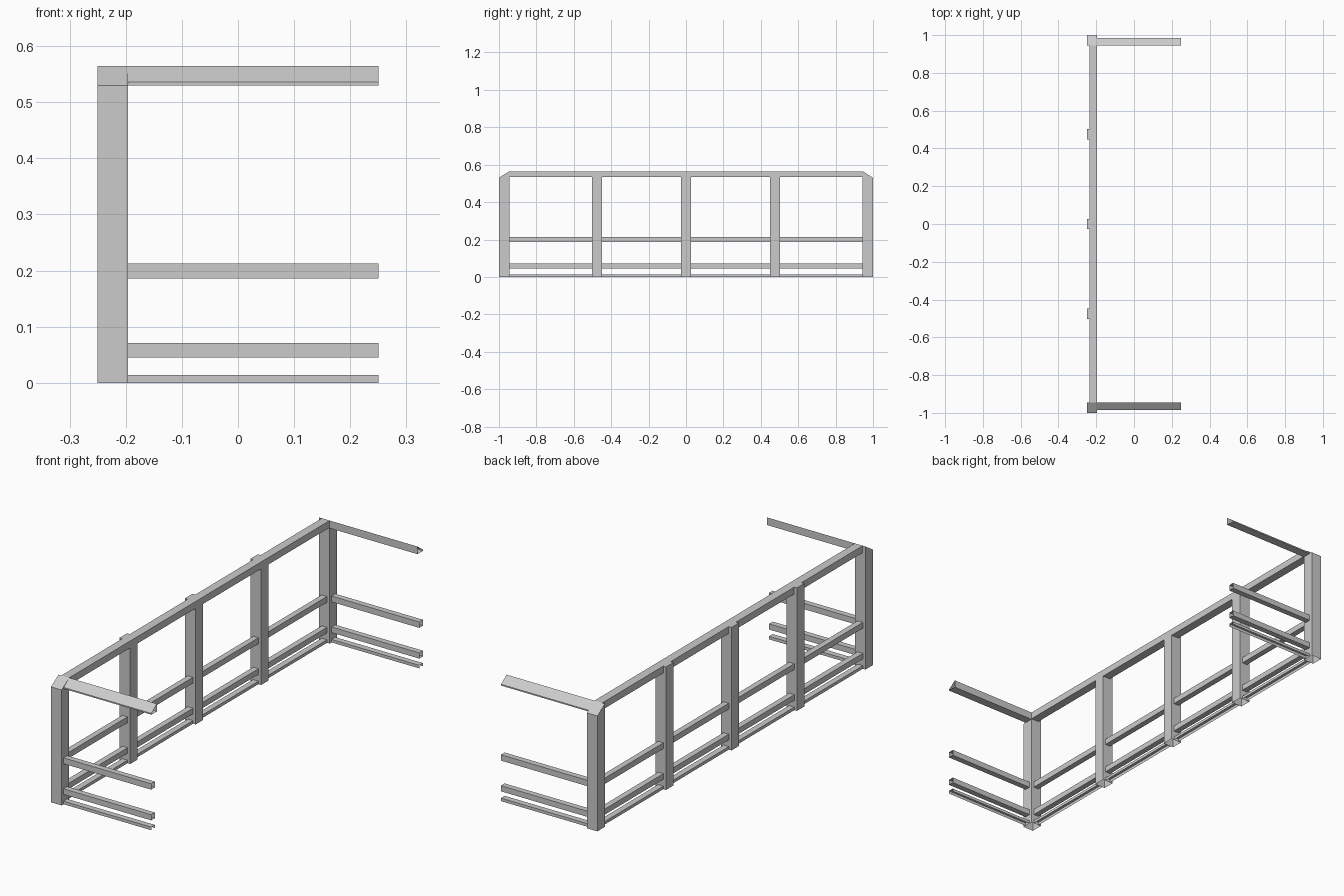
import bpy, bmesh
from mathutils import Vector

cube = bpy.data.objects.get("Cube")
if cube:
    bpy.data.objects.remove(cube, do_unlink=True)

grey = bpy.data.materials.new("light_grey")
grey.use_nodes = True
color = (0.6, 0.6, 0.6, 1)
grey.diffuse_color = color
grey.node_tree.nodes["Principled BSDF"].inputs["Base Color"].default_value = color

X, Y, Z = Vector((1, 0, 0)), Vector((0, 1, 0)), Vector((0, 0, 1))


def prism(name, profile, axis, lo, hi, open_sides=()):
    """Extrude a profile (y,z along X or x,z along Y); remove the open sides."""
    def place(p, t):
        return (t, p[0], p[1]) if axis == "X" else (p[0], t, p[1])
    bm = bmesh.new()
    a = [bm.verts.new(place(p, lo)) for p in profile]
    b = [bm.verts.new(place(p, hi)) for p in profile]
    n = len(profile)
    bm.faces.new(a)
    bm.faces.new(b[::-1])
    for i in range(n):
        j = (i + 1) % n
        bm.faces.new((a[i], b[i], b[j], a[j]))
    bmesh.ops.recalc_face_normals(bm, faces=bm.faces[:])
    bm.normal_update()
    gone = [f for f in bm.faces if any(f.normal.dot(d) > 0.99 for d in open_sides)]
    if gone:
        bmesh.ops.delete(bm, geom=gone, context="FACES")
    mesh = bpy.data.meshes.new(name)
    bm.to_mesh(mesh)
    bm.free()
    mesh.materials.append(grey)
    obj = bpy.data.objects.new(name, mesh)
    bpy.context.collection.objects.link(obj)


def rect(u0, u1, v0, v1):
    return [(u0, v0), (u1, v0), (u1, v1), (u0, v1)]


BACK, FRONT = -0.25, -0.196      # post depth along x
END = 0.25                       # free end of the side rails
TOP, SHOULDER = 0.565, 0.53
INNER = 0.945                    # inner face of the corner posts
HALF = 0.027                     # half width of a post
RAIL = 0.0135                    # half width of a rail
post_x = (BACK + FRONT) / 2
post_y = (1 + INNER) / 2

# Lower rails: name, bottom, top, extra open side
levels = [("middle_rail", 0.186, 0.213, ()),
          ("lower_rail", 0.045, 0.071, ()),
          ("base_rail", 0.0, 0.014, (-Z,))]

# Three intermediate posts, hollow and open at the foot
centres = [-0.475, 0, 0.475]
for i, c in enumerate(centres):
    prism(f"middle_post_{i + 1}", rect(BACK, FRONT, 0, TOP), "Y", c - HALF, c + HALF, (-Z,))

# Long rails in the bays between posts
stops = [-INNER] + [c + s * HALF for c in centres for s in (-1, 1)] + [INNER]
for i in range(0, len(stops), 2):
    lo, hi = stops[i], stops[i + 1]
    bay = i // 2 + 1
    prism(f"top_rail_{bay}", rect(-0.236, FRONT, SHOULDER + 0.003, TOP), "Y", lo, hi, (Y, -Y))
    for name, z0, z1, extra in levels:
        prism(f"{name}_{bay}", rect(post_x - RAIL, post_x + RAIL, z0, z1), "Y", lo, hi,
              (Y, -Y) + extra)

# Corner posts with sloped shoulders, and the side rails running out from them
for side, s in (("front", -1), ("back", 1)):
    corner = [(s * INNER, 0), (s, 0), (s, SHOULDER), (s * INNER, TOP)]
    prism(f"{side}_corner_post", corner, "X", BACK, FRONT, (-Z,))
    slope = [(s * INNER, SHOULDER), (s * 0.985, SHOULDER),
             (s * 0.985, SHOULDER + 0.006), (s * INNER, TOP)]
    prism(f"{side}_side_top_rail", slope, "X", FRONT, END, (X, -X))
    for name, z0, z1, extra in levels:
        prism(f"{side}_side_{name}", rect(s * post_y - RAIL, s * post_y + RAIL, z0, z1),
              "X", FRONT, END, (X, -X) + extra)
